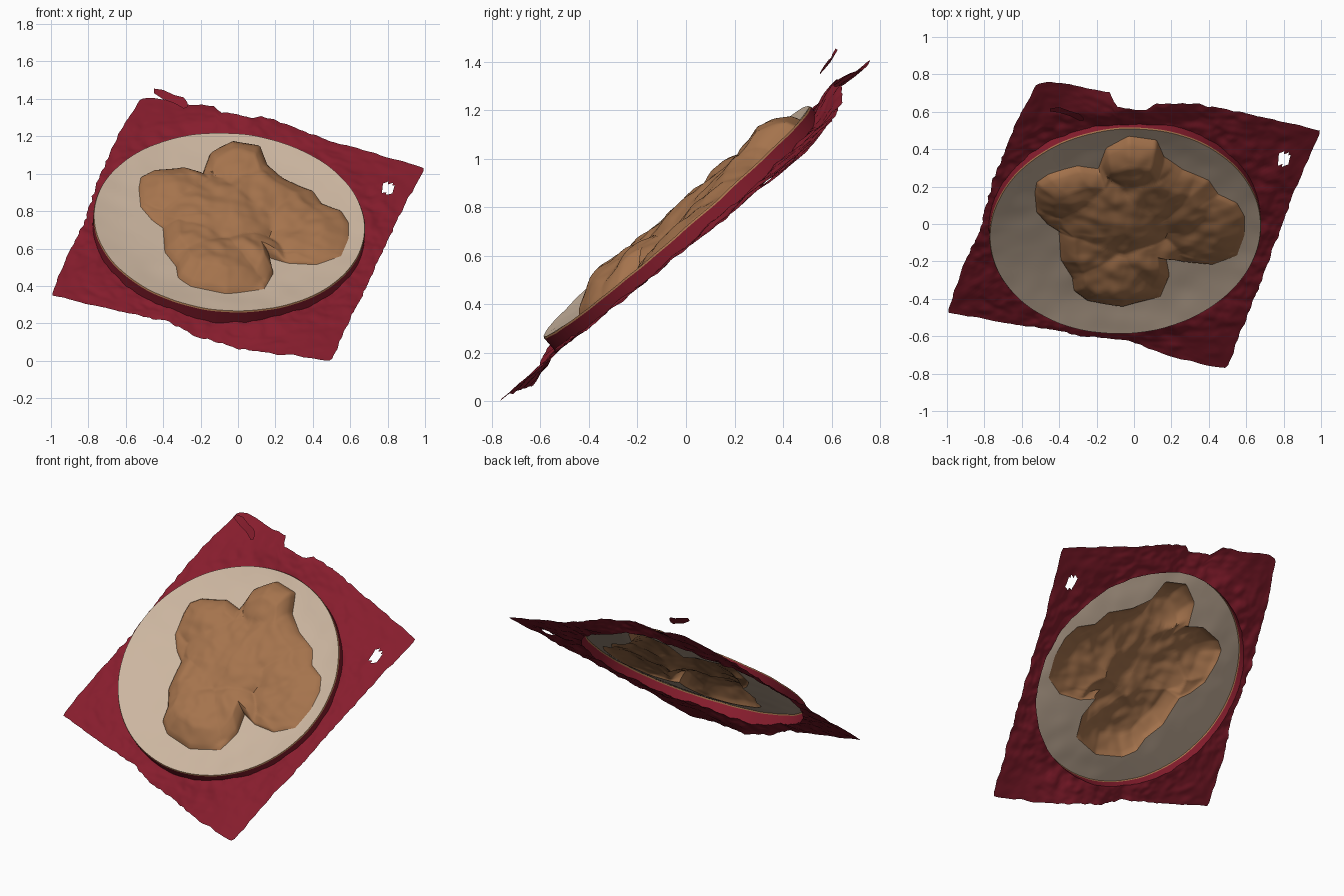
import bpy, bmesh, math
from mathutils import Vector, Matrix, noise

if "Cube" in bpy.data.objects:
    bpy.data.objects.remove(bpy.data.objects["Cube"])

N = 320                      # angular samples shared by all parts
R = 0.724                    # plate radius
CX, CY = -0.05, 0.0          # plate centre seen from above


def plane(x, y):
    return 0.70 - 0.08 * x + 0.867 * y


# Local frame lying on the sloping cloth
n = Vector((0.08, -0.867, 1)).normalized()
u = Vector((1, 0, -0.08)).normalized()
v = n.cross(u)
FRAME = Matrix.Translation((CX, CY, plane(CX, CY))) @ Matrix((u, v, n)).transposed().to_4x4()
INV = FRAME.inverted()


def local(x, y, h=0.0):
    """Point seen at x, y from above and lying h off the cloth plane."""
    return INV @ Vector((x, y, plane(x, y) + h / n.z))


def ray(poly, a):
    """Distance from centre to outline along angle a."""
    d = Vector((math.cos(a), math.sin(a)))
    best = 0.0
    for i, p in enumerate(poly):
        q = poly[(i + 1) % len(poly)]
        e = (q - p).to_2d()
        den = d.x * e.y - d.y * e.x
        if abs(den) < 1e-9:
            continue
        t = (p.x * e.y - p.y * e.x) / den
        s = (p.x * d.y - p.y * d.x) / den
        if t > 0 and -1e-6 <= s <= 1 + 1e-6:
            best = max(best, t)
    return best


def wob(p, f, seed=0.0):
    return noise.noise(Vector((p[0] * f, p[1] * f, seed)))


def material(name, rgb):
    m = bpy.data.materials.new(name)
    m.diffuse_color = (*rgb, 1)
    m.use_nodes = True
    m.node_tree.nodes["Principled BSDF"].inputs["Base Color"].default_value = m.diffuse_color
    return m


RED = material("cloth red", (0.240, 0.012, 0.026))
CREAM = material("plate cream", (0.60, 0.465, 0.35))
BROWN = material("food brown", (0.375, 0.172, 0.073))


def finish(name, bm, mat, angle=40):
    bm.transform(FRAME)
    me = bpy.data.meshes.new(name)
    bm.to_mesh(me)
    bm.free()
    me.materials.append(mat)
    ob = bpy.data.objects.new(name, me)
    bpy.context.collection.objects.link(ob)
    bpy.ops.object.select_all(action='DESELECT')
    ob.select_set(True)
    bpy.context.view_layer.objects.active = ob
    bpy.ops.object.shade_smooth_by_angle(angle=math.radians(angle))
    return ob


def polar(name, rings, point, mat, cap=False, skip=None):
    """Sheet made of concentric rings; point(angle index, t) gives local position."""
    bm = bmesh.new()
    rows = [[bm.verts.new(point(i, j / rings)) for i in range(N)]
            for j in range(1 if cap else 0, rings + 1)]
    for a, b in zip(rows, rows[1:]):
        for i in range(N):
            k = (i + 1) % N
            f = (a[i], b[i], b[k], a[k])
            c = sum((w.co for w in f), Vector()) / 4
            if not (skip and skip(c)):
                bm.faces.new(f)
    if cap:
        c = bm.verts.new(point(0, 0))
        for i in range(N):
            bm.faces.new((c, rows[0][i], rows[0][(i + 1) % N]))
    return finish(name, bm, mat)


ANG = [2 * math.pi * i / N for i in range(N)]

# Outlines read from above
food_xy = [(-.53, .17), (-.52, .23), (-.46, .27), (-.3, .31), (-.19, .29), (-.15, .41),
           (-.03, .48), (.12, .46), (.16, .36), (.26, .29), (.40, .235), (.45, .16),
           (.55, .12), (.59, .05), (.59, -.05), (.55, -.16), (.42, -.215), (.27, -.21),
           (.17, -.18), (.19, -.28), (.14, -.39), (-.06, -.44), (-.25, -.41), (-.32, -.36),
           (-.33, -.29), (-.39, -.2), (-.40, -.05), (-.46, -.01), (-.52, .06)]
cloth_xy = [(-.52, .76), (-.45, .77), (-.28, .73, .02), (-.12, .70, .04), (-.1, .63, .06),
            (.07, .61, .06), (.12, .65, .04), (.25, .65, .02), (.63, .58), (1.0, .5, -.015),
            (.85, .15), (.72, -.2), (.57, -.57), (.5, -.765), (.42, -.75, -.01),
            (.2, -.69, -.05), (-.05, -.62, -.06), (-.25, -.595, -.05), (-.38, -.58),
            (-.6, -.55), (-1.0, -.47, -.015), (-.9, -.2), (-.81, 0), (-.75, .25), (-.63, .55)]
food_poly = [local(x, y, 0.03) for x, y in food_xy]
cloth_poly = [local(*p) for p in cloth_xy]
food_r = [ray(food_poly, a) for a in ANG]
cloth_r = [max(ray(cloth_poly, a), R + 0.04) for a in ANG]


def plate_h(x, y):
    q = math.hypot(x, y) / R
    return 0.01 + 0.05 * q ** 3 + 0.004 * wob((x, y), 7)


# Food lumps: u, v, height, radius
LUMPS = [(.05, .53, .115, .24), (.13, .27, .088, .26), (-.30, .31, .083, .25),
         (-.05, .08, .097, .32), (-.05, -.34, .098, .27), (-.17, -.16, .085, .24),
         (.10, -.24, .085, .22), (.43, .06, .050, .30), (.28, .17, .065, .24)]


def food_point(i, t):
    r = food_r[i] * t
    x, y = r * math.cos(ANG[i]), r * math.sin(ANG[i])
    h = 0.025
    for lx, ly, lh, lr in LUMPS:
        d = ((x - lx) ** 2 + (y - ly) ** 2) / lr ** 2
        h = max(h, lh * math.sqrt(max(0, 1 - d)))
    h += 0.012 * wob((x, y), 7, 3) + 0.008 * wob((x, y), 15, 5)
    edge = math.sqrt(min(1, (1 - t) / 0.22))
    return Vector((x, y, plate_h(x, y) + max(h, 0.012) * edge))


def plate_point(i, t):
    r = food_r[i] + (R - food_r[i]) * t
    x, y = r * math.cos(ANG[i]), r * math.sin(ANG[i])
    return Vector((x, y, plate_h(x, y)))


def rim_point(i, t):
    x, y = math.cos(ANG[i]), math.sin(ANG[i])
    r = R + 0.004 * t
    return Vector((x * r, y * r, plate_h(x * R, y * R) - 0.008 * t))


def cloth_h(x, y):
    r = math.hypot(x, y)
    sag = -0.06 * math.exp(-((x - .02) / .32) ** 2 - ((y + .93) / .2) ** 2)
    lift = 0.065 * math.exp(-((x + .02) / .28) ** 2 - ((y - .86) / .15) ** 2)
    crumple = 0.012 * wob((x, y), 5, 9) + 0.010 * wob((x, y), 13, 2) + 0.005 * wob((x, y), 27, 6)
    return sag + lift - 0.02 * x * y + crumple * max(.2, min(1, 1 - (r - .8) * 2))


def cloth_point(i, t):
    jag = 0.010 * wob((math.cos(ANG[i]), math.sin(ANG[i])), 22, 4)
    r0 = R + 0.004
    r = r0 + (cloth_r[i] + jag * t - r0) * t
    x, y = r * math.cos(ANG[i]), r * math.sin(ANG[i])
    return Vector((x, y, cloth_h(x, y)))


def wall_point(i, t):
    return rim_point(i, 1).lerp(cloth_point(i, 0), t)


hole = local(.80, .34)


def in_hole(c):
    return ((c.x - hole.x) / .033) ** 2 + ((c.y - hole.y) / .045) ** 2 < 1


polar("food", 36, food_point, BROWN, cap=True)
polar("plate", 10, plate_point, CREAM)
polar("plate_rim", 1, rim_point, BROWN)
polar("cloth_wall", 2, wall_point, RED)
polar("cloth", 28, cloth_point, RED, skip=in_hole)

# Loose torn flap above the back edge
bm = bmesh.new()
strip = [(-.45, .61, 1.45, .012), (-.40, .61, 1.43, .025), (-.34, .59, 1.405, .022),
         (-.29, .57, 1.385, .03), (-.27, .56, 1.375, .012)]
rows = [[bm.verts.new(INV @ Vector((x, y + s * w * .6, z + s * w))) for s in (-1, 1)]
        for x, y, z, w in strip]
for a, b in zip(rows, rows[1:]):
    bm.faces.new((a[0], b[0], b[1], a[1]))
finish("torn_flap", bm, RED)

# Rest the model on the ground
low = min(w.co.z for o in bpy.data.objects for w in o.data.vertices)
for o in bpy.data.objects:
    o.data.transform(Matrix.Translation((0, 0, -low)))
